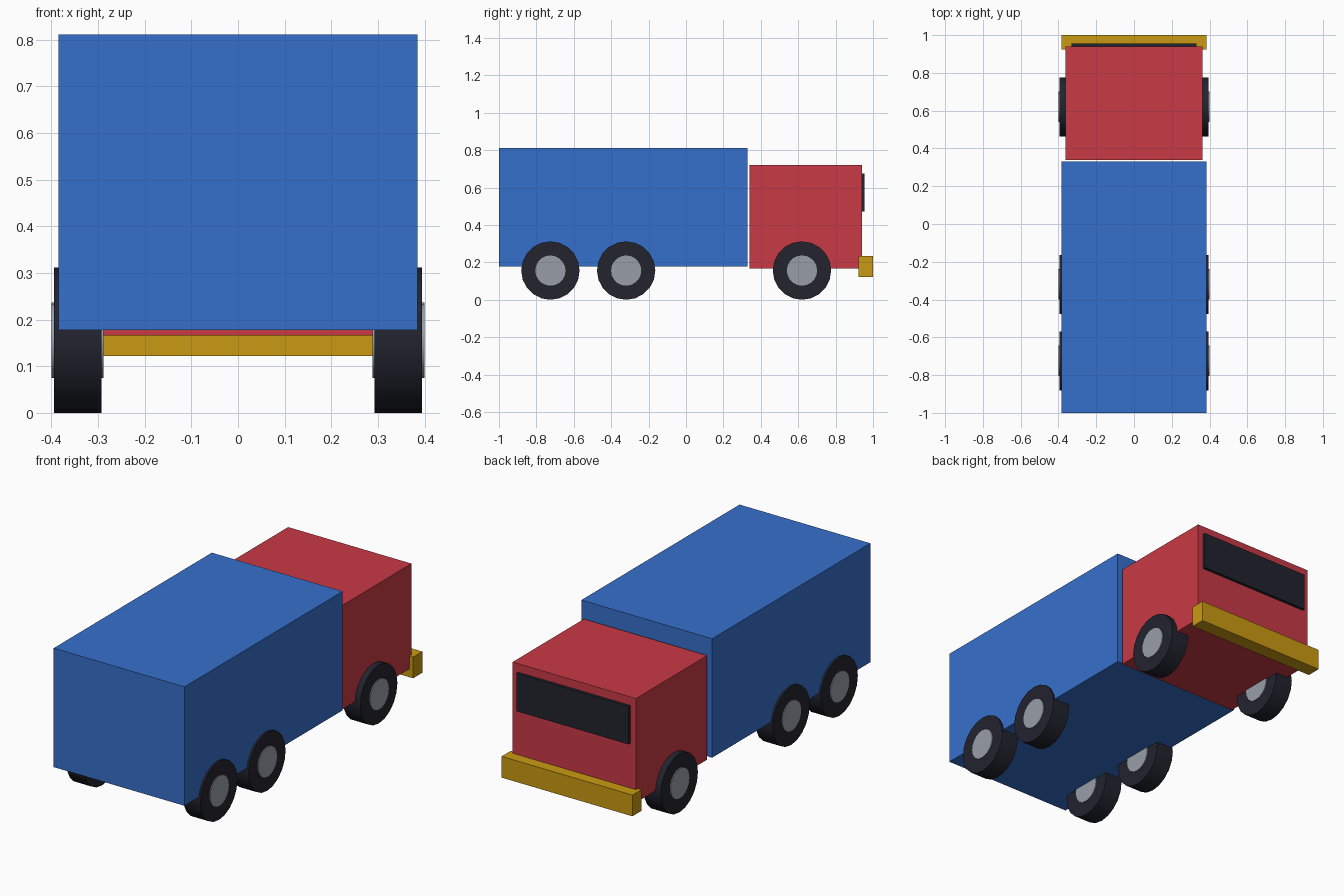
import bpy
import math

default_cube = bpy.data.objects.get("Cube")
if default_cube:
    bpy.data.objects.remove(default_cube, do_unlink=True)


def make_material(name, rgb):
    mat = bpy.data.materials.new(name)
    mat.use_nodes = True
    colour = (*rgb, 1.0)
    mat.diffuse_color = colour
    mat.node_tree.nodes["Principled BSDF"].inputs["Base Color"].default_value = colour
    return mat


blue = make_material("blue paint", (0.037, 0.162, 0.604))
red = make_material("red paint", (0.584, 0.042, 0.061))
yellow = make_material("yellow paint", (0.584, 0.323, 0.006))
dark = make_material("dark rubber and glass", (0.016, 0.017, 0.027))
grey = make_material("grey metal", (0.314, 0.342, 0.392))


def box(name, half_width, y_range, z_range, mat):
    """Box symmetric about x = 0, spanning the given y and z ranges."""
    (y0, y1), (z0, z1) = y_range, z_range
    bpy.ops.mesh.primitive_cube_add(size=1, location=(0, (y0 + y1) / 2, (z0 + z1) / 2))
    obj = bpy.context.object
    obj.name = name
    obj.scale = (2 * half_width, y1 - y0, z1 - z0)
    bpy.ops.object.transform_apply(location=False, rotation=False, scale=True)
    obj.data.materials.append(mat)


def disc(name, radius, width, x, y, mat):
    """Cylinder with its axle along x."""
    bpy.ops.mesh.primitive_cylinder_add(
        vertices=20, radius=radius, depth=width,
        location=(x, y, WHEEL_RADIUS), rotation=(0, math.pi / 2, 0))
    obj = bpy.context.object
    obj.name = name
    obj.data.materials.append(mat)
    bpy.ops.object.shade_smooth_by_angle(angle=math.radians(30))


# Body
box("cargo_box", 0.385, (-1.0, 0.33), (0.178, 0.811), blue)
box("cab", 0.363, (0.34, 0.94), (0.166, 0.72), red)
box("windscreen", 0.33, (0.93, 0.955), (0.473, 0.675), dark)
box("bumper", 0.385, (0.923, 1.0), (0.122, 0.235), yellow)

# Wheels: three axles, each hub slightly proud of its tyre on both sides
WHEEL_RADIUS = 0.156
axles = {"cab": 0.62, "middle": -0.32, "rear": -0.725}
for axle, y in axles.items():
    for side, sign in (("left", 1), ("right", -1)):
        disc(f"{axle}_{side}_tyre", WHEEL_RADIUS, 0.102, sign * 0.344, y, dark)
        disc(f"{axle}_{side}_hub", 0.081, 0.112, sign * 0.344, y, grey)
